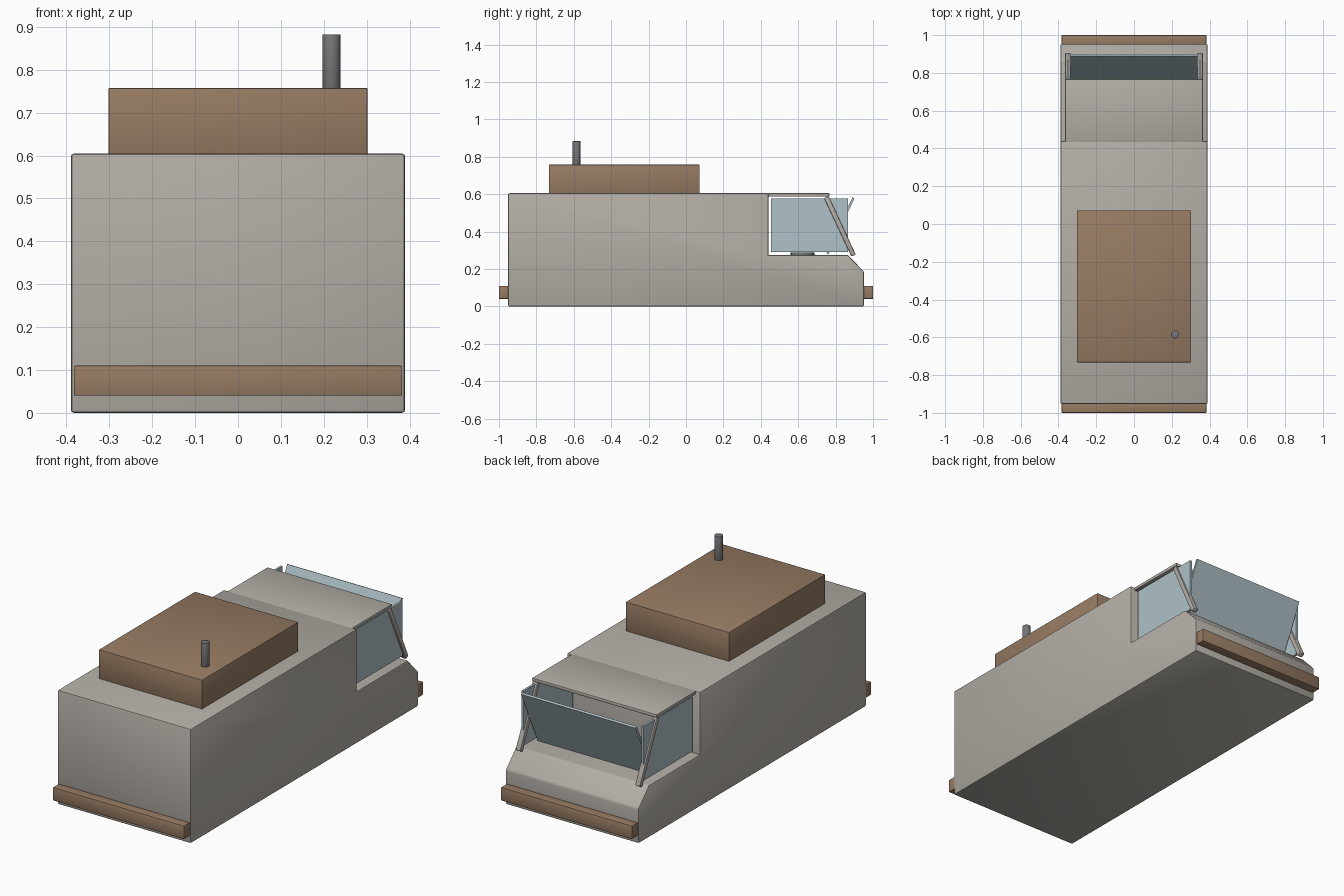
import bpy, bmesh, math
from mathutils import Matrix, Vector

if "Cube" in bpy.data.objects:
    bpy.data.objects.remove(bpy.data.objects["Cube"])


def material(name, rgb):
    m = bpy.data.materials.new(name)
    m.diffuse_color = (*rgb, 1)
    m.use_nodes = True
    m.node_tree.nodes["Principled BSDF"].inputs["Base Color"].default_value = m.diffuse_color
    return m


PAINT = material("warm_grey_paint", (0.45, 0.42, 0.38))
BROWN = material("brown_paint", (0.31, 0.20, 0.125))
GLASS = material("blue_glass", (0.43, 0.54, 0.58))
METAL = material("grey_metal", (0.18, 0.18, 0.19))


def finish(name, bm, mat, bevel=0.0):
    """Round the convex edges, then turn the bmesh into an object."""
    bmesh.ops.recalc_face_normals(bm, faces=bm.faces)
    if bevel:
        edges = [e for e in bm.edges if e.calc_face_angle_signed() > 0.3]
        bmesh.ops.bevel(bm, geom=edges, offset=bevel, segments=2,
                        profile=0.5, affect='EDGES')
    mesh = bpy.data.meshes.new(name)
    bm.to_mesh(mesh)
    bm.free()
    mesh.materials.append(mat)
    ob = bpy.data.objects.new(name, mesh)
    bpy.context.collection.objects.link(ob)
    bpy.ops.object.select_all(action='DESELECT')
    ob.select_set(True)
    bpy.context.view_layer.objects.active = ob
    bpy.ops.object.shade_smooth_by_angle(angle=math.radians(30))
    return ob


def box(name, center, size, mat, bevel=0.0, tilt=0.0):
    bm = bmesh.new()
    bmesh.ops.create_cube(bm, size=1, matrix=Matrix.Diagonal((*size, 1)))
    ob = finish(name, bm, mat, bevel)
    ob.location = center
    ob.rotation_euler.x = math.radians(tilt)
    return ob


def cylinder(name, center, radius, height, mat, sides=24, bevel=0.0):
    bm = bmesh.new()
    bmesh.ops.create_cone(bm, cap_ends=True, segments=sides,
                          radius1=radius, radius2=radius, depth=height)
    ob = finish(name, bm, mat, bevel)
    ob.location = center
    return ob


# Van body: side profile extruded across the width
profile = [(-0.952, 0), (0.952, 0), (0.952, 0.185), (0.865, 0.275),
           (0.44, 0.275), (0.44, 0.605), (-0.952, 0.605)]
bm = bmesh.new()
face = bm.faces.new([bm.verts.new((-0.39, y, z)) for y, z in profile])
ext = bmesh.ops.extrude_face_region(bm, geom=[face])
bmesh.ops.translate(bm, vec=Vector((0.78, 0, 0)),
                    verts=[v for v in ext["geom"] if isinstance(v, bmesh.types.BMVert)])
finish("body", bm, PAINT, 0.008)

# Cab roof plate
box("cab_roof", (0, 0.60, 0.596), (0.73, 0.334, 0.018), PAINT, 0.004)

# Windscreen panel leaning outward at the top
box("windscreen", (0, 0.825, 0.43), (0.67, 0.012, 0.33), GLASS, tilt=-25)

# Side windows and sloping pillars
for side, s in (("left", -1), ("right", 1)):
    box(side + "_window", (s * 0.35, 0.66, 0.434), (0.012, 0.41, 0.288), GLASS)
    box(side + "_pillar", (s * 0.35, 0.823, 0.428), (0.03, 0.026, 0.345),
        PAINT, 0.006, tilt=25)

# Low seat base on the cab floor
cylinder("seat_base", (-0.17, 0.623, 0.281), 0.063, 0.014, METAL)

# Roof box and exhaust pipe
box("roof_box", (0, -0.33, 0.680), (0.604, 0.804, 0.155), BROWN, 0.002)
cylinder("exhaust_pipe", (0.218, -0.585, 0.817), 0.021, 0.132, METAL, bevel=0.001)

# Bumpers at both ends
for end, s in (("front", -1), ("rear", 1)):
    box(end + "_bumper", (0, s * 0.97, 0.075), (0.766, 0.06, 0.07), BROWN, 0.003)
